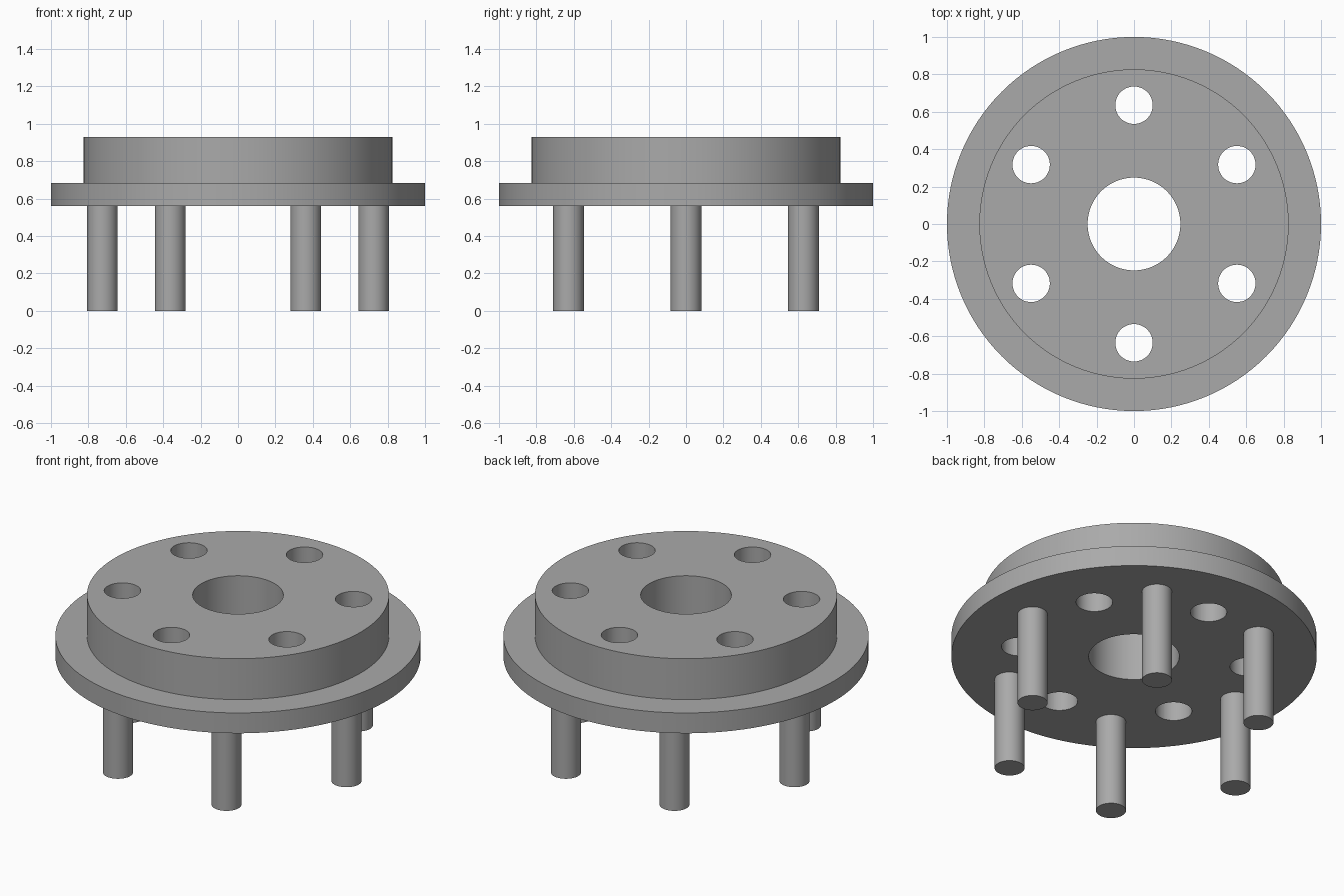
import bpy, bmesh, math
from mathutils import Matrix

if "Cube" in bpy.data.objects:
    bpy.data.objects.remove(bpy.data.objects["Cube"])

grey = bpy.data.materials.new("plain_grey")
grey.diffuse_color = (0.4, 0.4, 0.4, 1)
grey.use_nodes = True
grey.node_tree.nodes["Principled BSDF"].inputs["Base Color"].default_value = grey.diffuse_color


def make_object(name, bm):
    bmesh.ops.recalc_face_normals(bm, faces=bm.faces)
    mesh = bpy.data.meshes.new(name)
    bm.to_mesh(mesh)
    bm.free()
    mesh.materials.append(grey)
    ob = bpy.data.objects.new(name, mesh)
    bpy.context.collection.objects.link(ob)
    return ob


def activate(ob):
    bpy.ops.object.select_all(action='DESELECT')
    ob.select_set(True)
    bpy.context.view_layer.objects.active = ob


def add_cylinder(bm, radius, z0, z1, ring_radius, angle, segments):
    place = Matrix.Translation((ring_radius * math.cos(angle),
                                ring_radius * math.sin(angle), (z0 + z1) / 2))
    bmesh.ops.create_cone(bm, cap_ends=True, segments=segments, radius1=radius,
                          radius2=radius, depth=z1 - z0, matrix=place)


# Stepped flange with a central bore, turned from its cross-section
profile = [(0.248, 0.56), (1.0, 0.56), (1.0, 0.683), (0.827, 0.683),
           (0.827, 0.93), (0.248, 0.93)]
SEGMENTS = 128
bm = bmesh.new()
rings = []
for i in range(SEGMENTS):
    a = 2 * math.pi * i / SEGMENTS
    rings.append([bm.verts.new((r * math.cos(a), r * math.sin(a), z)) for r, z in profile])
for i in range(SEGMENTS):
    a, b = rings[i], rings[(i + 1) % SEGMENTS]
    for j in range(len(profile)):
        k = (j + 1) % len(profile)
        bm.faces.new((a[j], b[j], b[k], a[k]))
flange = make_object("flange", bm)

# Six bolt holes cut through the flange
bm = bmesh.new()
for i in range(6):
    add_cylinder(bm, 0.1, 0.4, 1.1, 0.635, math.radians(30 + 60 * i), 48)
cutter = make_object("bolt_hole_cutter", bm)
cutter.hide_render = True
activate(flange)
cut = flange.modifiers.new("bolt_holes", 'BOOLEAN')
cut.operation = 'DIFFERENCE'
cut.solver = 'EXACT'
cut.object = cutter
bpy.ops.object.modifier_apply(modifier=cut.name)
bpy.data.objects.remove(cutter)
bpy.ops.object.shade_smooth_by_angle(angle=math.radians(30))

# Six pins standing below the flange, between the bolt holes
for i in range(6):
    bm = bmesh.new()
    add_cylinder(bm, 0.082, 0.0, 0.56, 0.725, math.radians(60 * i), 48)
    activate(make_object(f"pin_{i + 1}", bm))
    bpy.ops.object.shade_smooth_by_angle(angle=math.radians(30))
